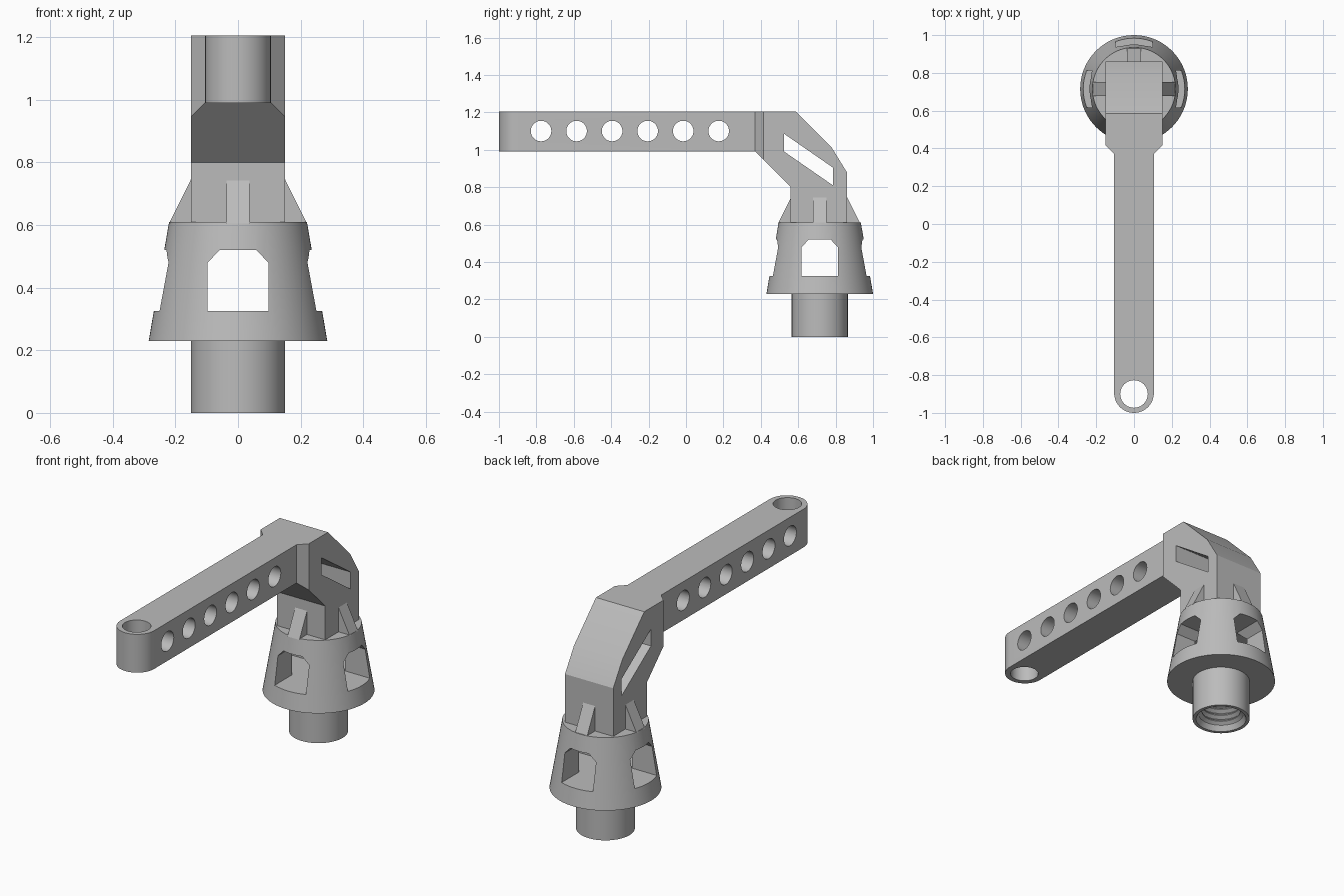
import bpy, bmesh, math
from mathutils import Vector

if "Cube" in bpy.data.objects:
    bpy.data.objects.remove(bpy.data.objects["Cube"], do_unlink=True)

CY = 0.715  # y of the collar axis

grey = bpy.data.materials.new("plain grey")
grey.use_nodes = True
colour = (0.5, 0.5, 0.5, 1)
grey.diffuse_color = colour
grey.node_tree.nodes["Principled BSDF"].inputs["Base Color"].default_value = colour


def finish(name, bm):
    bmesh.ops.recalc_face_normals(bm, faces=bm.faces)
    mesh = bpy.data.meshes.new(name)
    bm.to_mesh(mesh)
    bm.free()
    mesh.materials.append(grey)
    obj = bpy.data.objects.new(name, mesh)
    bpy.context.collection.objects.link(obj)
    return obj


def prism(name, points, axis, lo, hi):
    """Extrude a 2D outline along the x, y or z axis."""
    place = {"x": lambda a, b, t: (t, a, b),
             "y": lambda a, b, t: (a, t, b),
             "z": lambda a, b, t: (a, b, t)}[axis]
    bm = bmesh.new()
    face = bm.faces.new([bm.verts.new(place(a, b, lo)) for a, b in points])
    grown = bmesh.ops.extrude_face_region(bm, geom=[face])
    moved = [v for v in grown["geom"] if isinstance(v, bmesh.types.BMVert)]
    bmesh.ops.translate(bm, verts=moved, vec=place(0, 0, hi - lo))
    return finish(name, bm)


def lathe(name, profile, steps=72):
    """Spin a (radius, z) profile about the collar axis."""
    bm = bmesh.new()
    verts = [bm.verts.new((r, CY, z)) for r, z in profile]
    edges = [bm.edges.new(pair) for pair in zip(verts, verts[1:])]
    bmesh.ops.spin(bm, geom=verts + edges, cent=(0, CY, 0), axis=(0, 0, 1),
                   angle=math.tau, steps=steps)
    for v in bm.verts:
        v.co.x += 0
    bmesh.ops.remove_doubles(bm, verts=bm.verts, dist=1e-5)
    return finish(name, bm)


def lathe_offset(profile):
    return [(r, z) for r, z in profile]


def circle(a, b, radius, n=40, start=0.0, sweep=math.tau):
    return [(a + radius * math.cos(start + sweep * i / n),
             b + radius * math.sin(start + sweep * i / n)) for i in range(n)]


def cut(target, tool, operation="DIFFERENCE"):
    mod = target.modifiers.new("cut", "BOOLEAN")
    mod.operation = operation
    mod.solver = "EXACT"
    mod.object = tool
    bpy.context.view_layer.objects.active = target
    bpy.ops.object.modifier_apply(modifier=mod.name)
    bpy.data.objects.remove(tool, do_unlink=True)


# Bent arm: side outline intersected with plan outline
side = [(-1.1, 1.205), (0.585, 1.205), (0.78, 1.01), (0.86, 0.88), (0.86, 0.6),
        (0.56, 0.6), (0.56, 0.8), (0.37, 0.99), (-1.1, 0.99)]
arm = prism("bent_arm", side, "x", -0.3, 0.3)
plan = circle(0, -0.895, 0.105, 32, math.pi, math.pi)
plan += [(0.105, -0.895), (0.105, 0.37), (0.15, 0.415), (0.15, 1.1),
         (-0.15, 1.1), (-0.15, 0.415), (-0.105, 0.37)]
cut(arm, prism("plan_tool", plan, "z", 0.4, 1.5), "INTERSECT")

# Eye hole, row of side holes and slanted slot
cut(arm, prism("eye_tool", circle(0, -0.9, 0.073), "z", 0.8, 1.4))
for i in range(6):
    cut(arm, prism("hole_tool", circle(-0.775 + 0.19 * i, 1.1, 0.055), "x", -0.4, 0.4))
slot = [(0.525, 1.085), (0.525, 0.99), (0.785, 0.81), (0.785, 0.905)]
cut(arm, prism("slot_tool", slot, "x", -0.4, 0.4))

# Conical collar with threaded stub
thread = [(0.132, 0), (0.118, 0.025)]
for i in range(5):
    z = 0.03 + 0.036 * i
    thread += [(0.118, z), (0.1, z + 0.014), (0.1, z + 0.02), (0.118, z + 0.034)]
profile = [(0, 0.22), (0.118, 0.22)] + thread[::-1]
profile += [(0.15, 0), (0.15, 0.23), (0.285, 0.23), (0.22, 0.61), (0, 0.61)]
collar = lathe("threaded_collar", profile)

# Crossing windows through the collar
window = [(-0.097, 0.325), (0.097, 0.325), (0.097, 0.48), (0.058, 0.52),
          (-0.058, 0.52), (-0.097, 0.48)]
cut(collar, prism("window_tool", window, "y", CY - 0.5, CY + 0.5))
cut(collar, prism("window_tool", [(CY + a, z) for a, z in window], "x", -0.5, 0.5))

# Gusset ribs between arm and collar
rib = [(-0.22, 0.605), (0.22, 0.605), (0.148, 0.75), (-0.148, 0.75)]
ribs = [prism("side_ribs", rib, "y", CY - 0.037, CY + 0.037),
        prism("front_back_ribs", [(CY + a - 0.003, z) for a, z in rib], "x", -0.037, 0.037)]

# Smooth round faces, keep hard edges
for obj in [arm, collar] + ribs:
    bpy.ops.object.select_all(action="DESELECT")
    obj.select_set(True)
    bpy.context.view_layer.objects.active = obj
    bpy.ops.object.shade_smooth_by_angle(angle=math.radians(25))
